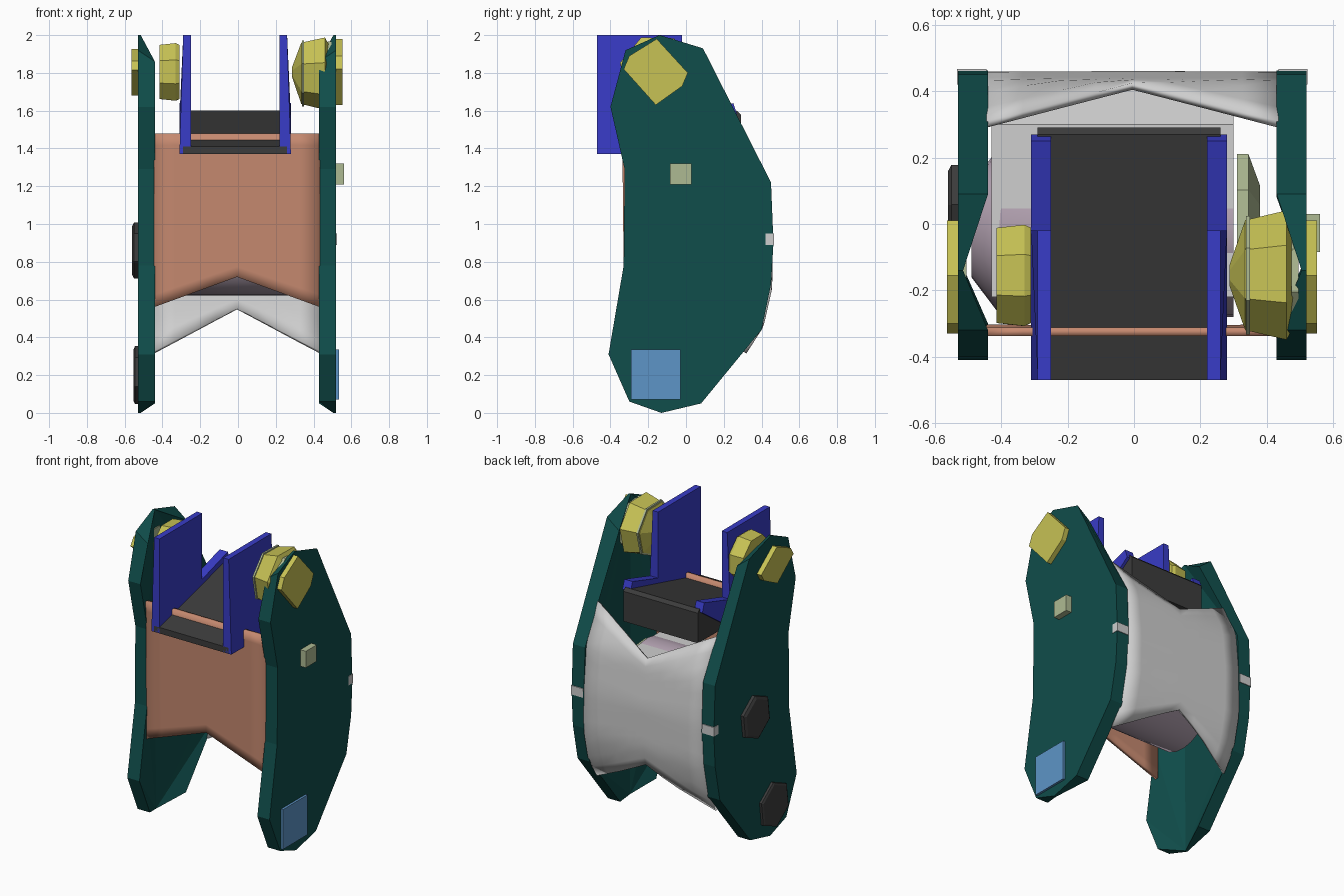
import bpy, bmesh, math

cube = bpy.data.objects.get("Cube")
if cube:
    bpy.data.objects.remove(cube, do_unlink=True)


def paint(name, r, g, b):
    m = bpy.data.materials.new(name)
    m.use_nodes = True
    m.diffuse_color = (r, g, b, 1)
    m.node_tree.nodes["Principled BSDF"].inputs["Base Color"].default_value = (r, g, b, 1)
    return m


green = paint("deep green", .005, .075, .07)
yellow = paint("yellow", .57, .54, .09)
khaki = paint("pale khaki", .42, .49, .29)
blue = paint("royal blue", .04, .045, .57)
sky = paint("sky blue", .11, .3, .57)
orange = paint("terracotta", .56, .25, .16)
charcoal = paint("charcoal", .045, .045, .045)
gray = paint("light gray", .62, .62, .62)
lilac = paint("lilac", .45, .36, .44)


def build(name, bm, mat):
    bmesh.ops.recalc_face_normals(bm, faces=bm.faces)
    me = bpy.data.meshes.new(name)
    bm.to_mesh(me)
    bm.free()
    me.materials.append(mat)
    ob = bpy.data.objects.new(name, me)
    bpy.context.collection.objects.link(ob)
    return ob


def loft(name, rings, mat):
    """Closed solid through rings of equal point count."""
    bm = bmesh.new()
    vs = [[bm.verts.new(p) for p in ring] for ring in rings]
    n = len(vs[0])
    for a, b in zip(vs, vs[1:]):
        for i in range(n):
            j = (i + 1) % n
            bm.faces.new((a[i], a[j], b[j], b[i]))
    bm.faces.new(vs[0])
    bm.faces.new(vs[-1])
    return build(name, bm, mat)


def prism(name, pts, x0, x1, mat):
    return loft(name, [[(x, y, z) for y, z in pts] for x in (x0, x1)], mat)


def box(name, x0, x1, y0, y1, z0, z1, mat):
    return prism(name, [(y0, z0), (y1, z0), (y1, z1), (y0, z1)], x0, x1, mat)


def turned(name, y, z, stations, mat, sides=6, turn=0.3):
    """Faceted drum along x; stations are (x, radius)."""
    angs = [turn + math.tau * i / sides for i in range(sides)]
    return loft(name, [[(x, y + r * math.cos(a), z + r * math.sin(a)) for a in angs]
                       for x, r in stations], mat)


# Side plates: flat outside, shallow vertical valley inside
OUTLINE = [(-.14, 2.0), (.09, 1.93), (.45, 1.22), (.463, .9), (.45, .68), (.40, .44),
           (.08, .05), (-.13, 0), (-.30, .06), (-.41, .31), (-.33, .78),
           (-.325, 1.29), (-.40, 1.62), (-.32, 1.92)]
BOTTOM = 7


def side_plate(name, s, off):
    bm = bmesh.new()
    outer = [bm.verts.new((s * .525 + off, y, z)) for y, z in OUTLINE]
    inner = []
    for i, (y, z) in enumerate(OUTLINE):
        x = .51 if i in (0, BOTTOM) else .435
        inner.append(bm.verts.new((s * x + off, y, min(z, 1.86) if x < .5 else z)))
    n = len(outer)
    bm.faces.new(outer)
    for i in range(n):
        j = (i + 1) % n
        bm.faces.new((outer[i], outer[j], inner[j], inner[i]))
    # each half of the inner face fans down to the deep centre line
    for half, far in ((inner[1:BOTTOM], BOTTOM), (inner[:BOTTOM:-1], BOTTOM)):
        mid = len(half) // 2
        for k in range(len(half) - 1):
            hub = inner[0] if k < mid else inner[far]
            bm.faces.new((hub, half[k], half[k + 1]))
        bm.faces.new((inner[0], half[mid], inner[far]))
        bm.faces.new((half[-1], inner[far], half[-2])) if len(half) < 2 else None
    return build(name, bm, green)


side_plate("left_side_plate", 1, -.005)
side_plate("right_side_plate", -1, -.005)


# Front and back sheets with notched edges, bent to a profile
def sheet(name, path, top, bottom, mat, thick, cols=8, rows=14):
    def depth(z):
        for (y0, z0), (y1, z1) in zip(path, path[1:]):
            if z1 <= z <= z0:
                return y0 + (y1 - y0) * (z0 - z) / (z0 - z1)
        return path[0][0] if z > path[0][1] else path[-1][0]

    bm = bmesh.new()
    grid = []
    for c in range(cols + 1):
        u = abs(2 * c / cols - 1)
        zt = top[0] + (top[1] - top[0]) * u
        zb = bottom[0] + (bottom[1] - bottom[0]) * u
        col = []
        for r in range(rows + 1):
            z = zt + (zb - zt) * r / rows
            col.append(bm.verts.new((-.445 + .88 * c / cols, depth(z), z)))
        grid.append(col)
    for a, b in zip(grid, grid[1:]):
        for r in range(rows):
            bm.faces.new((a[r], b[r], b[r + 1], a[r + 1]))
    ob = build(name, bm, mat)
    mod = ob.modifiers.new("thickness", 'SOLIDIFY')
    mod.thickness = thick
    mod.offset = 0
    for p in ob.data.polygons:
        p.use_smooth = True
    bpy.ops.object.select_all(action='DESELECT')
    ob.select_set(True)
    bpy.context.view_layer.objects.active = ob
    bpy.ops.object.shade_smooth_by_angle(angle=math.radians(30))
    return ob


sheet("front_sheet", [(-.325, 1.48), (-.315, .5)], (1.48, 1.48), (.72, .56), orange, .025)
sheet("back_sheet", [(.30, 1.47), (.42, 1.24), (.45, .95), (.445, .66), (.40, .46), (.31, .32)],
      (1.25, 1.47), (.55, .32), gray, .022)
for s in (-1, 1):
    box("sheet_tab", s * .44 - .005, s * .528 - .005, .42, .467, .89, .95, gray)

# Inner drum, cover and end disc
drum = turned("inner_drum", -.02, .88, [(-.49, .14), (-.4, .26), (.3, .26)], lilac, 24)
for p in drum.data.polygons:
    p.use_smooth = len(p.vertices) == 4
prism("drum_cover", [(-.22, 1.13), (.3, 1.13), (.42, 1.0), (.42, .98), (.3, 1.1), (-.22, 1.1)],
      -.43, .3, gray)
turned("drum_end_disc", .0, .9, [(.31, .22), (.345, .22), (.38, .12)], khaki, 8)

# Sloped tray with two rails
prism("tray", [(-.47, 1.37), (-.47, 1.41), (.27, 1.6), (.29, 1.58), (.29, 1.38)],
      -.29, .26, charcoal)
RAIL = [(-.47, 1.37), (-.47, 2.0), (-.02, 2.0), (-.02, 1.56), (.25, 1.64), (.27, 1.58), (-.03, 1.37)]
for name, xin, s in (("left_rail", .22, 1), ("right_rail", -.25, -1)):
    loft(name, [[(xin, y, z) for y, z in RAIL],
                [(xin + s * (.06 if z < 1.9 else .04), y, z) for y, z in RAIL]], blue)

# Top knobs: outer caps, then inner hubs
CAP = [(-.33, 1.82), (-.30, 1.89), (-.155, 1.98), (.01, 1.80), (-.02, 1.73), (-.16, 1.63)]
prism("left_cap", CAP, .51, .552, yellow)
prism("right_cap", [(y, 1.8 + (z - 1.8) * .7) for y, z in CAP], -.563, -.52, yellow)
turned("right_hub", -.155, 1.805, [(-.415, .155), (-.33, .165), (-.31, .155)], yellow, 8, .39)
turned("left_hub", -.155, 1.805,
       [(.287, .03), (.335, .17), (.46, .2), (.48, .16)], yellow, 7, .2)
turned("left_hub_inner_washer", -.155, 1.805, [(.338, .183), (.35, .183)], khaki, 7, .2)
turned("left_hub_outer_washer", -.155, 1.805, [(.475, .17), (.495, .17)], khaki, 8)
box("right_washer", -.515, -.505, -.21, -.1, 1.74, 1.88, khaki)

# Small fittings on the outer faces
box("left_block", .51, .56, -.085, .03, 1.21, 1.32, khaki)
box("left_foot_panel", .51, .535, -.29, -.03, .07, .335, sky)
turned("right_middle_boss", .04, .86, [(-.52, .15), (-.55, .15), (-.56, .13)], charcoal, 6, .4)
turned("right_lower_boss", -.16, .2, [(-.52, .155), (-.545, .155), (-.552, .14)], charcoal, 6, .4)
